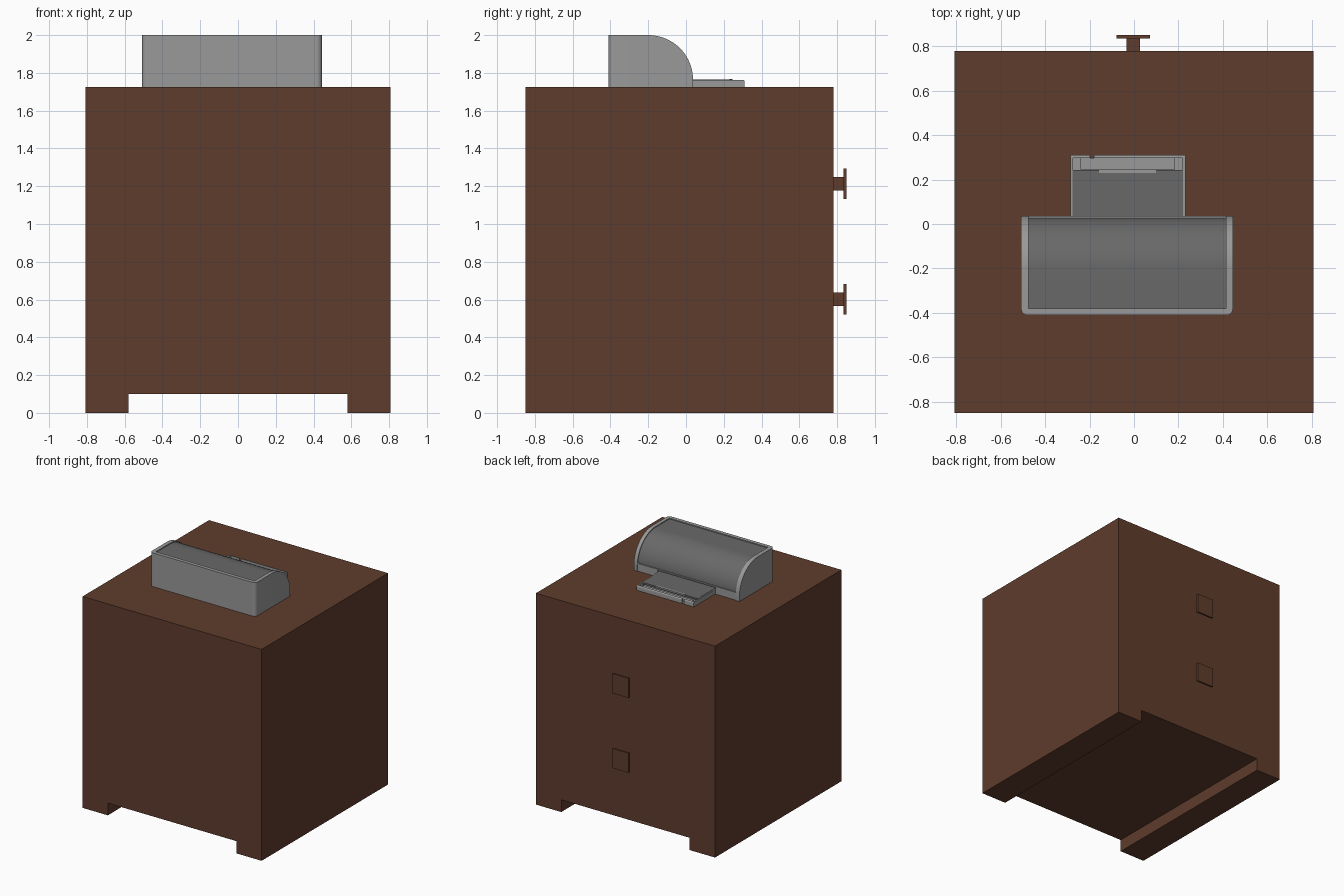
import bpy, bmesh, math

if "Cube" in bpy.data.objects:
    bpy.data.objects.remove(bpy.data.objects["Cube"])


def material(name, rgb):
    m = bpy.data.materials.new(name)
    m.diffuse_color = (*rgb, 1)
    m.use_nodes = True
    m.node_tree.nodes["Principled BSDF"].inputs["Base Color"].default_value = m.diffuse_color
    return m


BROWN = material("dark brown wood", (0.114, 0.045, 0.026))
LIGHT = material("light grey plastic", (0.32, 0.32, 0.32))
DARK = material("dark grey plastic", (0.14, 0.14, 0.14))


def prism(name, pts, a, b, mat, axis='X', bevel=None):
    """Extrude a profile along X (points are y,z) or Y (points are x,z)."""
    bm = bmesh.new()
    put = (lambda p, t: (t, p[0], p[1])) if axis == 'X' else (lambda p, t: (p[0], t, p[1]))
    ends = [[bm.verts.new(put(p, t)) for p in pts] for t in (a, b)]
    bm.faces.new(ends[0])
    bm.faces.new(ends[1])
    n = len(pts)
    for i in range(n):
        j = (i + 1) % n
        bm.faces.new((ends[0][i], ends[0][j], ends[1][j], ends[1][i]))
    bmesh.ops.recalc_face_normals(bm, faces=bm.faces[:])
    if bevel:
        rule, width = bevel
        edges = [e for e in bm.edges if rule(*e.verts)]
        bmesh.ops.bevel(bm, geom=edges, offset=width, segments=6, profile=0.5, affect='EDGES')
    me = bpy.data.meshes.new(name)
    bm.to_mesh(me)
    bm.free()
    me.materials.append(mat)
    ob = bpy.data.objects.new(name, me)
    bpy.context.collection.objects.link(ob)
    bpy.context.view_layer.objects.active = ob
    for o in bpy.context.selected_objects:
        o.select_set(False)
    ob.select_set(True)
    bpy.ops.object.shade_smooth_by_angle(angle=math.radians(30))
    return ob


def box(name, x0, x1, y0, y1, z0, z1, mat, bevel=None):
    return prism(name, [(y0, z0), (y1, z0), (y1, z1), (y0, z1)], x0, x1, mat, bevel=bevel)


# Cabinet with two full-depth runners
prism("cabinet", [(-.808, 0), (-.58, 0), (-.58, .1), (.58, .1), (.58, 0), (.808, 0),
                  (.808, 1.725), (-.808, 1.725)], -.85, .78, BROWN, 'Y')

# Drawer knobs: square stem and plate
for label, z in (("lower", .602), ("upper", 1.213)):
    box(label + "_knob_stem", -.033, .026, .78, .836, z - .036, z + .036, BROWN)
    box(label + "_knob_plate", -.078, .072, .835, .85, z - .08, z + .08, BROWN)


# Printer side profile: flat top and a quarter-round front
def shell(inset, back, bottom):
    arc = []
    for i in range(25):
        t = math.radians(90 - 90 * i / 24)
        arc.append((-.2 + (.237 - inset) * math.cos(t), 1.765 + (.235 - inset) * math.sin(t)))
    if bottom > 1.765:
        arc = [p for p in arc if p[1] > bottom]
    return [(back, bottom)] + [(back, 2 - inset)] + arc + [(arc[-1][0], bottom)]


BACK, TOP = -.41, 2.0
for label, inner, outer in (("left", -.475, -.508), ("right", .415, .445)):
    def corner(u, v, outer=outer):
        return all(abs(w.co.x - outer) < 1e-4 and abs(w.co.y - BACK) < 1e-4 for w in (u, v))
    prism("printer_%s_end" % label, shell(0, BACK, 1.725), inner, outer, LIGHT,
          bevel=(corner, .028))
box("printer_back", -.475, .415, BACK, -.38, 1.725, TOP, LIGHT)
prism("printer_cover", shell(.007, -.38, 1.79), -.475, .415, DARK)

# Lower front with the paper slot left open above the tray
box("printer_base", -.475, .415, -.38, -.01, 1.725, 1.79, DARK)
box("slot_left_panel", -.475, -.288, -.01, .032, 1.725, 1.79, LIGHT)
box("slot_right_panel", .233, .415, -.01, .032, 1.725, 1.79, LIGHT)
box("slot_lip", -.475, .415, .01, .036, 1.78, 1.79, LIGHT)

# Paper tray: floor, rails, rounded front wall and dark lid
X0, X1 = -.286, .231
box("tray_floor", X0, X1, -.01, .3, 1.725, 1.735, LIGHT)
for label, a, b in (("left", X0, X0 + .012), ("right", X1 - .012, X1)):
    box("tray_%s_rail" % label, a, b, -.01, .3, 1.735, 1.763, LIGHT)


def front_top(u, v):
    return all(w.co.y > .309 and w.co.z > 1.76 for w in (u, v))


box("tray_front_left", X0, -.197, .298, .31, 1.725, 1.763, LIGHT, bevel=(front_top, .008))
box("tray_front_right", -.18, X1, .298, .31, 1.725, 1.763, LIGHT, bevel=(front_top, .008))
box("tray_paper_guide", -.24, .185, .245, .298, 1.735, 1.745, LIGHT)
box("tray_lid", X0 + .01, X1 - .01, -.01, .243, 1.751, 1.765, DARK)
box("tray_lid_grip", -.157, .1, .23, .245, 1.76, 1.767, LIGHT)
